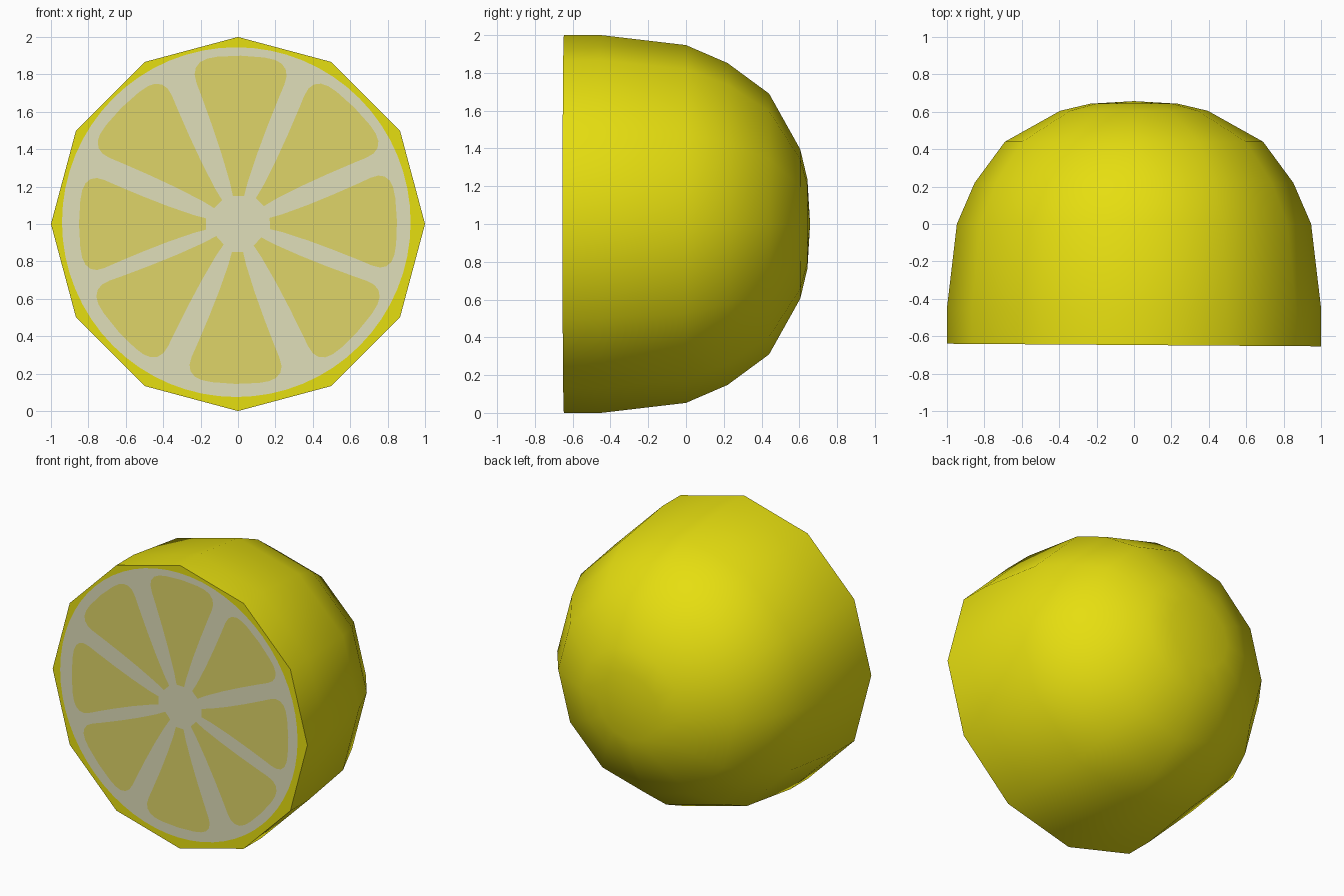
import bpy, bmesh, math
from mathutils import Vector

if "Cube" in bpy.data.objects:
    bpy.data.objects.remove(bpy.data.objects["Cube"])


def material(name, rgb):
    m = bpy.data.materials.new(name)
    m.diffuse_color = (*rgb, 1.0)
    m.use_nodes = True
    m.node_tree.nodes["Principled BSDF"].inputs["Base Color"].default_value = m.diffuse_color
    return m


RIND = material("yellow rind", (0.79, 0.73, 0.005))
PITH = material("pale pith", (0.745, 0.73, 0.49))
PULP = material("soft yellow pulp", (0.73, 0.665, 0.138))
SIDES = 12


def front_y(x):
    # the cut is very slightly slanted
    return -0.647 - 0.007 * x


def finish(name, bm, mat):
    me = bpy.data.meshes.new(name)
    bm.to_mesh(me)
    bm.free()
    me.materials.append(mat)
    ob = bpy.data.objects.new(name, me)
    bpy.context.collection.objects.link(ob)
    return ob


def circle(n, rx, rz, cx=0.0, cz=1.0):
    return [(cx + rx * math.cos(2 * math.pi * i / n),
             cz + rz * math.sin(2 * math.pi * i / n)) for i in range(n)]


def cut_part(name, loops, mat):
    """Flat region of the cut face: outer loop first, further loops are holes."""
    bm = bmesh.new()
    edges = []
    for loop in loops:
        vs = [bm.verts.new((x, front_y(x), z)) for x, z in loop]
        edges += [bm.edges.new((vs[i - 1], vs[i])) for i in range(len(vs))]
    bmesh.ops.triangle_fill(bm, use_beauty=True, use_dissolve=False,
                            edges=edges, normal=Vector((0, -1, 0)))
    bm.normal_update()
    for f in bm.faces:
        if f.normal.y > 0:
            f.normal_flip()
    return finish(name, bm, mat)


# Rounded rind: rings of twelve points closing on a pole at the back
bm = bmesh.new()
rings = []
for y, r in [(None, 1.0), (-0.45, 1.0), (0.0, 0.947), (0.22, 0.852),
             (0.44, 0.69), (0.605, 0.395), (0.643, 0.235)]:
    rings.append([bm.verts.new((x, front_y(x) if y is None else y, z))
                  for x, z in circle(SIDES, r, r)])
for a, b in zip(rings, rings[1:]):
    for i in range(SIDES):
        bm.faces.new((a[i - 1], a[i], b[i], b[i - 1]))
pole = bm.verts.new((0, 0.657, 1))
for i in range(SIDES):
    bm.faces.new((rings[-1][i - 1], rings[-1][i], pole))
bm.normal_update()
for f in bm.faces:
    if f.normal.dot(f.calc_center_median() - Vector((0, -0.4, 1))) < 0:
        f.normal_flip()
    f.smooth = True
finish("rind", bm, RIND)

# Pulp segment outline: position along the segment, half width
HALF = [(0.0, 0.03), (0.1, 0.048), (0.3, 0.095), (0.5, 0.148), (0.7, 0.205),
        (0.8, 0.235), (0.86, 0.246), (0.91, 0.24), (0.95, 0.217),
        (0.975, 0.18), (0.99, 0.125)]


def segment(angle, tip, outer):
    a = math.radians(angle)
    pts = [(t, -w) for t, w in HALF] + [(1.0, 0.0)] + [(t, w) for t, w in reversed(HALF)]
    out = []
    for t, w in pts:
        r = tip + (outer - tip) * t
        out.append((r * math.cos(a) - w * math.sin(a),
                    1 + r * math.sin(a) + w * math.cos(a)))
    return out


segments = [segment(*s) for s in [
    (1, 0.17, 0.85), (45, 0.165, 0.88), (89, 0.15, 0.90), (135, 0.15, 0.88),
    (180, 0.17, 0.85), (222, 0.13, 0.86), (269, 0.15, 0.855), (-42, 0.14, 0.86)]]

# Cut face: rind border, pith with openings, pulp filling the openings
pith_edge = circle(64, 0.932, 0.935, -0.009, 1.01)
cut_part("rind_border", [circle(SIDES, 1, 1), pith_edge], RIND)
cut_part("pith", [pith_edge] + segments, PITH)
for i, s in enumerate(segments):
    cut_part(f"pulp_segment_{i + 1}", [s], PULP)
